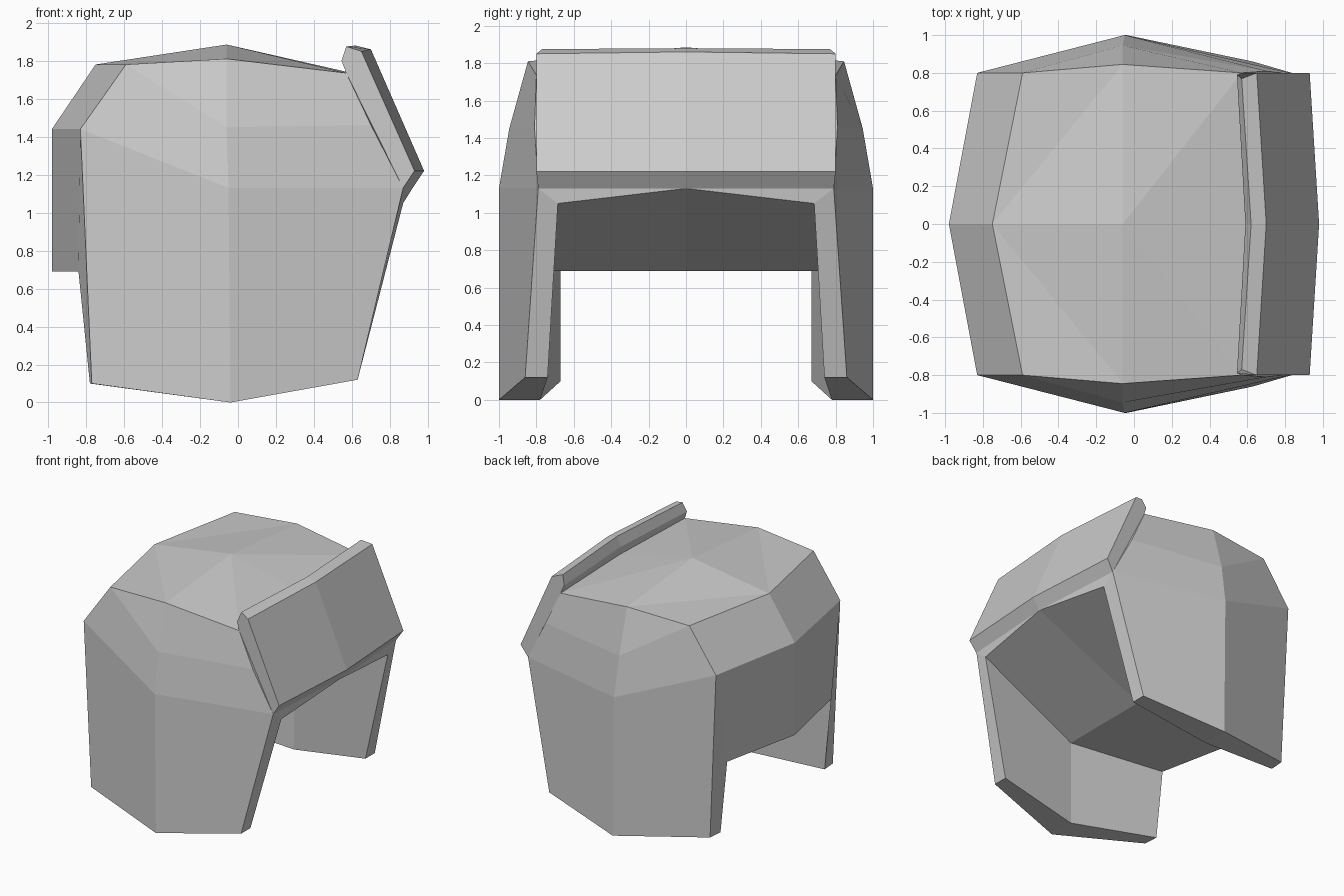
import bpy
import bmesh
from mathutils import Vector

old = bpy.data.objects.get("Cube")
if old:
    bpy.data.objects.remove(old, do_unlink=True)

grey = bpy.data.materials.new("plain grey")
grey.use_nodes = True
colour = (0.6, 0.6, 0.6, 1)
grey.diffuse_color = colour
grey.node_tree.nodes["Principled BSDF"].inputs["Base Color"].default_value = colour


def build_symmetric(name, points, faces):
    """Make a closed solid from one half, mirrored across the y = 0 plane."""
    bm = bmesh.new()
    near, far = {}, {}
    for key, (x, y, z) in points.items():
        near[key] = bm.verts.new((x, y, z))
        far[key] = near[key] if y == 0 else bm.verts.new((x, -y, z))
    for face in faces:
        keys = face.split()
        bm.faces.new([near[k] for k in keys])
        bm.faces.new([far[k] for k in reversed(keys)])
    bmesh.ops.recalc_face_normals(bm, faces=bm.faces)
    mesh = bpy.data.meshes.new(name)
    bm.to_mesh(mesh)
    bm.free()
    mesh.materials.append(grey)
    obj = bpy.data.objects.new(name, mesh)
    bpy.context.collection.objects.link(obj)
    return obj


# Helmet shell: control points of the near half and of the centre line
shell = {
    # outer side, rear column
    "rear_top": (-0.59, -0.8, 1.78),
    "rear_mid": (-0.83, -0.8, 1.44),
    "rear_low": (-0.77, -0.79, 0.1),
    # outer side, widest column
    "side_top": (-0.06, -0.845, 1.81),
    "side_high": (-0.06, -0.945, 1.45),
    "side_mid": (-0.05, -1, 1.13),
    "side_low": (-0.04, -1, 0),
    # outer side, front column
    "front_top": (0.57, -0.8, 1.735),
    "front_high": (0.7, -0.81, 1.46),
    "front_mid": (0.87, -0.79, 1.13),
    "front_low": (0.63, -0.86, 0.12),
    # inside of the cheek
    "in_front": (0.87, -0.685, 1.05),
    "in_front_low": (0.63, -0.74, 0.12),
    "in_side": (-0.04, -0.78, 0.69),
    "in_side_low": (-0.04, -0.78, 0),
    "in_rear": (-0.84, -0.67, 0.69),
    "in_rear_low": (-0.78, -0.67, 0.1),
    # centre line
    "crown": (-0.06, 0, 1.885),
    "crown_rear": (-0.75, 0, 1.78),
    "crown_front": (0.6, 0, 1.735),
    "nape_top": (-0.98, 0, 1.44),
    "nape_low": (-0.98, 0, 0.69),
    "floor": (-0.04, 0, 0.69),
    "brow": (0.92, 0, 1.13),
}
shell_faces = [
    # roof
    "crown_rear rear_top side_top",
    "crown_rear side_top crown",
    "crown side_top front_top",
    "crown front_top crown_front",
    # outer side
    "rear_top side_high side_top",
    "rear_top rear_mid side_mid side_high",
    "rear_mid rear_low side_low side_mid",
    "side_top side_high front_high front_top",
    "side_high side_mid front_mid front_high",
    "side_mid side_low front_low front_mid",
    # back
    "crown_rear nape_top rear_mid rear_top",
    "nape_top nape_low in_rear rear_mid",
    "rear_mid in_rear in_rear_low rear_low",
    # cheek rims and inner faces
    "front_mid front_low in_front_low in_front",
    "front_low side_low in_side_low in_front_low",
    "side_low rear_low in_rear_low in_side_low",
    "in_front in_front_low in_side_low in_side",
    "in_side in_side_low in_rear_low in_rear",
    # underside and the wall behind the visor
    "in_front in_side floor brow",
    "in_side in_rear nape_low floor",
    "front_mid in_front brow",
    "crown_front front_top front_high front_mid brow",
]
build_symmetric("helmet_shell", shell, shell_faces)

# Brow visor: end section lofted to a centre section
ends = [shell["front_top"], (0.545, -0.79, 1.8), (0.57, -0.77, 1.875),
        (0.65, -0.8, 1.85), (0.93, -0.8, 1.22), shell["front_mid"]]
middle = [shell["crown_front"], (0.59, 0, 1.8), (0.62, 0, 1.88),
          (0.7, 0, 1.86), (0.98, 0, 1.22), shell["brow"]]
visor, visor_faces = {}, []
count = len(ends)
for i in range(count):
    j = (i + 1) % count
    visor[f"e{i}"] = Vector(ends[i])
    visor[f"m{i}"] = Vector(middle[i])
    visor_faces.append(f"e{i} e{j} m{j} m{i}")
visor_faces.append(" ".join(f"e{i}" for i in range(count)))
build_symmetric("brow_visor", visor, visor_faces)
